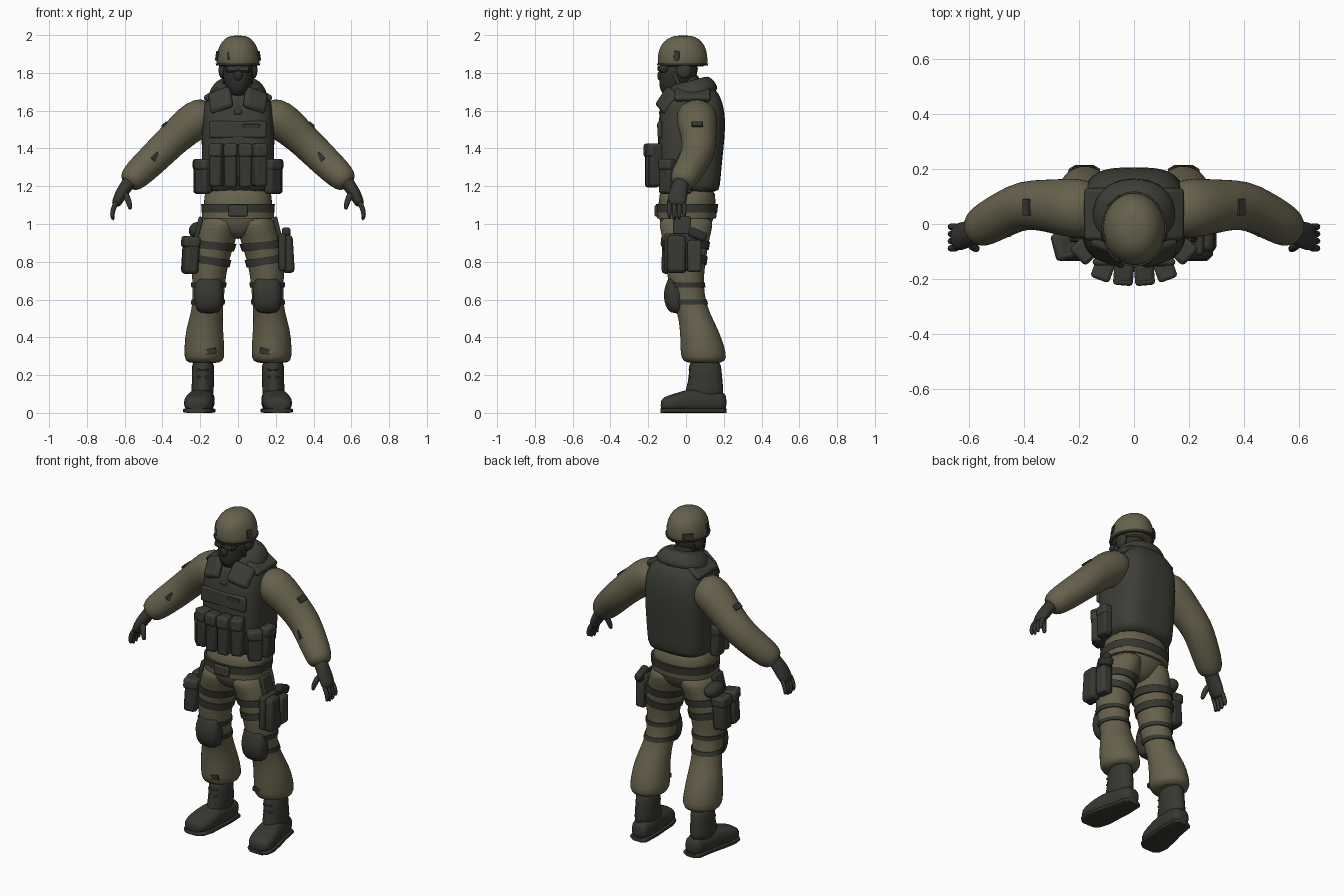
import bpy, bmesh, math
from mathutils import Vector, Matrix

cube = bpy.data.objects.get("Cube")
if cube:
    bpy.data.objects.remove(cube)

X, Y, Z = Vector((1, 0, 0)), Vector((0, 1, 0)), Vector((0, 0, 1))


def material(name, *rgb):
    m = bpy.data.materials.new(name)
    m.use_nodes = True
    m.diffuse_color = (*rgb, 1)
    m.node_tree.nodes["Principled BSDF"].inputs["Base Color"].default_value = (*rgb, 1)
    return m


OLIVE = material("olive cloth", .135, .12, .073)
VEST = material("dark grey green", .047, .048, .038)
GEAR = material("dark gear", .038, .039, .031)
BLACK = material("mask black", .028, .028, .025)


def finish(name, bm, mat, mirror, smooth=1, bevel=0):
    bmesh.ops.recalc_face_normals(bm, faces=bm.faces)
    me = bpy.data.meshes.new(name)
    bm.to_mesh(me)
    bm.free()
    me.materials.append(mat)
    ob = bpy.data.objects.new(name, me)
    bpy.context.collection.objects.link(ob)
    if mirror:
        ob.modifiers.new("mirror", 'MIRROR').use_mirror_merge = False
    if bevel:
        b = ob.modifiers.new("bevel", 'BEVEL')
        b.width, b.segments = bevel, 2
    if smooth:
        ob.modifiers.new("subsurf", 'SUBSURF').levels = smooth
        ob.modifiers["subsurf"].render_levels = smooth
    bpy.ops.object.select_all(action='DESELECT')
    ob.select_set(True)
    bpy.context.view_layer.objects.active = ob
    bpy.ops.object.shade_smooth_by_angle(angle=math.radians(45))
    return ob


def loft(name, rings, mat, mirror=False, u=None, v=None, n=2, seg=20, smooth=1):
    """Skin of superellipse rings (x, y, z, a, b); axes follow the path if not given."""
    bm = bmesh.new()
    pts = [Vector(r[:3]) for r in rings]
    loops = []
    for i, (p, r) in enumerate(zip(pts, rings)):
        a, b = u, v
        if a is None:
            t = (pts[min(i + 1, len(pts) - 1)] - pts[max(i - 1, 0)]).normalized()
            a = (Y - t * t.y).normalized()
            b = t.cross(a)
        loop = []
        for k in range(seg):
            c, s = math.cos(math.tau * k / seg), math.sin(math.tau * k / seg)
            c = math.copysign(abs(c) ** (2 / n), c)
            s = math.copysign(abs(s) ** (2 / n), s)
            loop.append(bm.verts.new(p + a * r[3] * c + b * r[4] * s))
        loops.append(loop)
    for lo, hi in zip(loops, loops[1:]):
        for k in range(seg):
            bm.faces.new((lo[k], lo[k - 1], hi[k - 1], hi[k]))
    bm.faces.new(loops[0])
    bm.faces.new(loops[-1])
    return finish(name, bm, mat, mirror, smooth)


def column(name, prof, mat, mirror=False, **kw):
    return loft(name, prof, mat, mirror, u=X, v=Y, **kw)


def band(name, prof, z0, z1, grow, mat, mirror=False, tilt=0, **kw):
    """Strap that follows a column's profile between two heights."""
    def at(z):
        for p, q in zip(prof, prof[1:]):
            if min(p[2], q[2]) <= z <= max(p[2], q[2]):
                f = (z - p[2]) / (q[2] - p[2])
                return [a + (b - a) * f for a, b in zip(p, q)]
    rings = []
    for z, g in ((z0, 0), (z0, grow), (z1, grow), (z1, 0)):
        r = at(z)
        rings.append((*r[:3], r[3] + g, r[4] + g))
    return loft(name, rings, mat, mirror, u=X + Z * tilt, v=Y, smooth=0, **kw)


def box(name, at, size, mat, mirror=False, turn=0, lean=0, roll=0, bevel=.014):
    bm = bmesh.new()
    rot = (Matrix.Rotation(turn, 4, 'Z') @ Matrix.Rotation(roll, 4, 'Y')
           @ Matrix.Rotation(lean, 4, 'X'))
    bmesh.ops.create_cube(bm, size=1, matrix=Matrix.Translation(at) @ rot @ Matrix.Diagonal((*size, 1)))
    return finish(name, bm, mat, mirror, 0, bevel)


def blob(name, at, size, mat, mirror=False):
    bm = bmesh.new()
    bmesh.ops.create_uvsphere(bm, u_segments=24, v_segments=14, radius=1,
                              matrix=Matrix.Translation(at) @ Matrix.Diagonal((*size, 1)))
    return finish(name, bm, mat, mirror, 0)


# Trousers, shirt hem and belt
leg = [(.09, .0, 1.05, .098, .148), (.1, .0, .98, .106, .142), (.122, 0, .91, .11, .122),
       (.145, 0, .82, .102, .108), (.155, -.003, .72, .09, .097), (.155, .008, .62, .083, .09),
       (.165, .04, .53, .084, .085), (.178, .07, .44, .1, .103), (.178, .088, .35, .107, .118),
       (.178, .094, .29, .108, .124), (.18, .098, .26, .09, .1)]
column("trouser_leg", leg, OLIVE, True)
hips = [(0, 0, .92, .05, .07), (0, 0, .96, .12, .115), (0, .002, 1.02, .182, .148),
        (0, .005, 1.1, .185, .155), (0, .01, 1.22, .18, .15)]
column("hips_and_shirt", hips, OLIVE, n=2.3)
band("shirt_hem", hips, 1.03, 1.06, .008, OLIVE, n=2.3)
band("belt", hips, 1.06, 1.105, .01, GEAR, n=2.3)
box("belt_buckle", (0, -.157, 1.07), (.1, .02, .06), VEST, bevel=.008)

# Thigh straps, knee straps and knee pads
for i, (z0, z1, tilt) in enumerate(((.865, .905, .1), (.785, .825, .15), (.665, .69, 0), (.575, .6, 0))):
    band("leg_strap_%d" % i, leg, z0, z1, .006, GEAR, True, tilt)
column("knee_pad", [(.155, -.045, .525, .05, .035), (.155, -.055, .56, .074, .055),
                    (.155, -.06, .63, .08, .063), (.155, -.055, .69, .072, .05),
                    (.15, -.05, .73, .05, .035)], GEAR, True, n=2.4)
box("shin_patch", (.15, -.022, .325), (.07, .008, .03), GEAR, True, lean=.1, roll=.2, bevel=.002)

# Boots
column("boot_shaft", [(.185, .098, .3, .062, .09), (.185, .104, .2, .058, .086),
                      (.187, .1, .13, .06, .1), (.19, .09, .07, .06, .11)], GEAR, True)
for i, z in enumerate((.15, .19, .23)):
    box("boot_lace_%d" % i, (.186, .02, z), (.06, .012, .01), VEST, True, bevel=.004)
foot = [(.18, .215, .055, .03, .03), (.18, .2, .06, .055, .055), (.187, .1, .065, .066, .064),
        (.2, .02, .066, .074, .064), (.21, -.06, .052, .08, .05), (.216, -.115, .047, .068, .04),
        (.218, -.135, .04, .044, .024)]
loft("boot_foot", foot, GEAR, True, u=X, v=Z, n=2.5)
loft("boot_sole", [(x, y, .012, a + .002, .012) for x, y, z, a, b in foot], GEAR, True,
     u=X, v=Z, n=5, smooth=0)

# Armoured vest
vest = [(0, .025, 1.165, .175, .145), (0, .022, 1.19, .187, .158), (0, .022, 1.32, .192, .168),
        (0, .027, 1.45, .194, .178), (0, .032, 1.56, .19, .178), (0, .034, 1.64, .182, .162),
        (0, .038, 1.69, .15, .135), (0, .04, 1.74, .09, .1)]
column("vest", vest, VEST, n=3.2, seg=28)
box("chest_panel", (0, -.138, 1.5), (.3, .024, .09), VEST, bevel=.01)
box("chest_label", (.07, -.151, 1.52), (.085, .006, .018), GEAR, bevel=.002)
box("shoulder_pad", (.135, .035, 1.685), (.1, .19, .035), VEST, True, roll=.55)

# Collar with two front flaps
loft("collar", [(0, .035, 1.66, .155, .14), (0, .03, 1.7, .155, .137), (0, .022, 1.735, .132, .122),
                (0, .015, 1.76, .102, .1), (0, .01, 1.755, .078, .08)], VEST,
     u=X, v=Y + Z * .25, n=2.2)
box("collar_flap", (.092, -.1, 1.655), (.13, .045, .125), VEST, True, turn=.35, lean=-.5, roll=.35, bevel=.02)
box("throat_guard", (0, -.112, 1.62), (.05, .035, .1), GEAR, lean=-.4)

# Magazine pouches on the front, utility pouches at the sides
for i, (x, y, turn, h) in enumerate(((.038, -.18, .08, .235), (.113, -.162, .35, .225))):
    box("magazine_pouch_%d" % i, (x, y, 1.31), (.068, .07, h), GEAR, True, turn)
    box("magazine_flap_%d" % i, (x, y - .006, 1.39), (.072, .074, .07), VEST, True, turn, bevel=.012)
for i, (x, y, turn) in enumerate(((.183, -.1, .8), (.205, -.01, 1.5))):
    box("side_pouch_%d" % i, (x, y, 1.25), (.08, .058, .18), GEAR, True, turn)
    box("side_flap_%d" % i, (x, y, 1.315), (.085, .066, .06), VEST, True, turn)

# Sleeves with patches
sleeve = [(.13, .058, 1.6, .08, .07), (.185, .055, 1.575, .112, .102), (.25, .06, 1.532, .106, .104),
          (.325, .068, 1.465, .094, .09), (.4, .07, 1.393, .09, .088), (.46, .042, 1.333, .084, .084),
          (.525, .008, 1.272, .08, .08), (.565, -.018, 1.232, .072, .07), (.585, -.028, 1.21, .05, .048)]
loft("sleeve", sleeve, OLIVE, True)
box("shoulder_patch", (-.39, .06, 1.528), (.035, .06, .012), GEAR, True, roll=-.76, bevel=.003)
for side in (1, -1):
    box("forearm_patch" + ("_left" if side > 0 else "_right"), (.435 * side, -.032, 1.355),
        (.05, .01, .03), GEAR, turn=-.5 * side, roll=.75 * side, bevel=.003)

# Gloves
loft("glove_palm", [(.565, -.02, 1.235, .046, .042), (.592, -.032, 1.2, .042, .034),
                    (.618, -.042, 1.16, .052, .034), (.642, -.048, 1.115, .05, .027),
                    (.65, -.05, 1.095, .042, .02)], GEAR, True)
for i in range(4):
    y, drop = -.088 + .026 * i, (.012, 0, .004, .02)[i]
    loft("finger_%d" % i, [(.638, y, 1.125, .014, .015), (.66, y, 1.085, .014, .015),
                           (.667, y, 1.05, .013, .014), (.66, y, 1.018 + drop, .008, .009)],
         GEAR, True, seg=8)
loft("thumb", [(.6, -.065, 1.17, .018, .018), (.582, -.083, 1.13, .018, .018),
               (.572, -.09, 1.095, .015, .015), (.57, -.092, 1.075, .009, .009)], GEAR, True, seg=8)

# Thigh pouches on the right, holster on the left
for i, (x, y, turn) in enumerate(((-.25, -.078, .25), (-.258, .022, 0))):
    box("thigh_pouch_%d" % i, (x, y, .835), (.078, .094, .2), GEAR, turn=turn, roll=.06, bevel=.02)
    box("thigh_pouch_flap_%d" % i, (x, y, .905), (.086, .1, .06), VEST, turn=turn, roll=.06)
box("holster_plate", (.235, -.02, .85), (.04, .19, .2), GEAR)
box("holster", (.262, -.05, .84), (.066, .1, .2), GEAR, roll=-.06, bevel=.02)
box("holster_pouch", (.258, .045, .83), (.06, .075, .17), VEST)
box("pistol_grip", (.255, .06, .945), (.045, .1, .05), BLACK, lean=-.4)
box("hip_hanger", (.21, -.02, .975), (.025, .09, .13), GEAR, True, roll=-.25, bevel=.008)
blob("hip_roll", (-.215, .035, .965), (.045, .075, .045), GEAR)

# Head, mask and goggles
column("head", [(0, -.05, 1.67, .045, .05), (0, -.068, 1.7, .052, .068), (0, -.056, 1.74, .072, .088),
                (0, -.04, 1.79, .084, .102), (0, -.03, 1.86, .086, .105)], BLACK)
column("neck", [(0, .01, 1.66, .07, .075), (0, .0, 1.82, .068, .08)], GEAR)
blob("mask_nose", (0, -.13, 1.785), (.024, .022, .03), BLACK)
box("goggles", (0, -.118, 1.822), (.135, .05, .042), BLACK, bevel=.016)
box("goggle_lens", (.032, -.143, 1.823), (.05, .008, .026), VEST, True, turn=.12, bevel=.003)
blob("ear_cup", (.083, -.01, 1.815), (.02, .04, .045), GEAR, True)
box("chin_strap", (.074, -.05, 1.765), (.012, .02, .09), GEAR, True, lean=.5, bevel=.004)

# Helmet with rim, patches and front mount
helmet = [(0, -.018, 1.83, .11, .128), (0, -.018, 1.85, .116, .134), (0, -.018, 1.9, .113, .132),
          (0, -.018, 1.945, .1, .119), (0, -.016, 1.982, .072, .086), (0, -.015, 1.999, .035, .042)]
column("helmet", helmet, OLIVE, seg=24)
band("helmet_rim", helmet, 1.838, 1.85, .003, GEAR, seg=24)
box("helmet_mount", (-.045, -.13, 1.89), (.02, .012, .04), GEAR, lean=-.25, bevel=.003)
box("helmet_patch", (.111, -.05, 1.89), (.008, .03, .05), GEAR, True, roll=-.15, turn=-.3, bevel=.002)
box("helmet_back_patch", (-.074, .085, 1.875), (.06, .008, .04), GEAR, turn=.7, bevel=.002)
